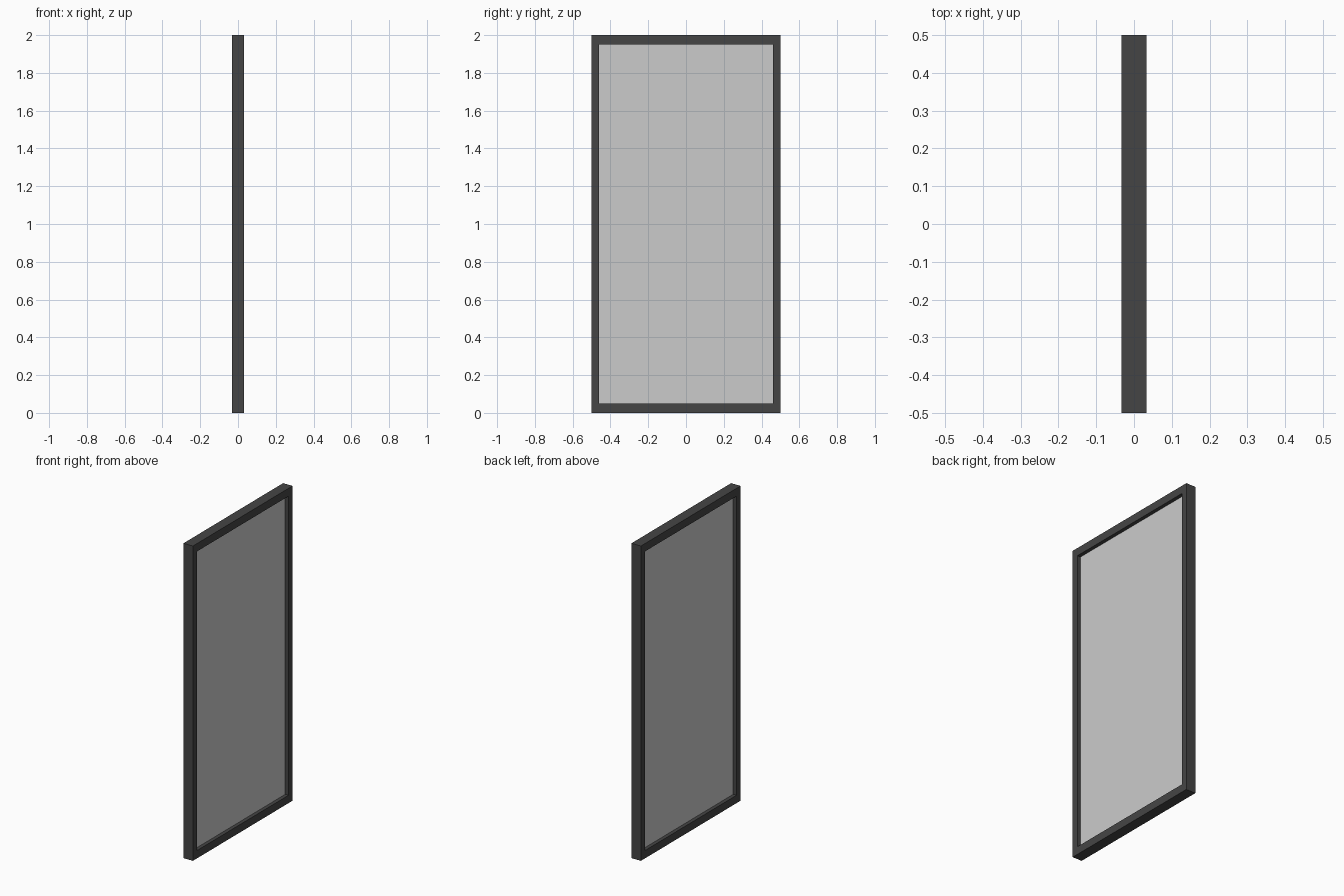
import bpy

if "Cube" in bpy.data.objects:
    bpy.data.objects.remove(bpy.data.objects["Cube"])

HEIGHT, WIDTH, DEPTH = 2.0, 1.0, 0.066
SIDE, RAIL = 0.04, 0.05      # face widths of stiles and rails
PANEL_DEPTH = 0.02

dark = bpy.data.materials.new("dark_frame")
dark.diffuse_color = (0.06, 0.06, 0.06, 1)
dark.use_nodes = True
dark.node_tree.nodes["Principled BSDF"].inputs["Base Color"].default_value = dark.diffuse_color


def box(name, size, centre, material=None):
    bpy.ops.mesh.primitive_cube_add(size=1, location=centre)
    ob = bpy.context.object
    ob.name = name
    ob.scale = size
    bpy.ops.object.transform_apply(location=False, rotation=False, scale=True)
    if material:
        ob.data.materials.append(material)
    return ob


# Outer frame: one solid block with the opening cut through it
frame = box("frame", (DEPTH, WIDTH, HEIGHT), (0, 0, HEIGHT / 2), dark)
opening = (WIDTH - 2 * SIDE, HEIGHT - 2 * RAIL)
cutter = box("opening_cutter", (DEPTH * 3, *opening), (0, 0, HEIGHT / 2), dark)
cut = frame.modifiers.new("opening", 'BOOLEAN')
cut.operation = 'DIFFERENCE'
cut.solver = 'EXACT'
cut.object = cutter
bpy.context.view_layer.objects.active = frame
bpy.ops.object.modifier_apply(modifier=cut.name)
bpy.data.objects.remove(cutter)

# Recessed panel, centred in the frame depth
box("panel", (PANEL_DEPTH, *opening), (0, 0, HEIGHT / 2))
